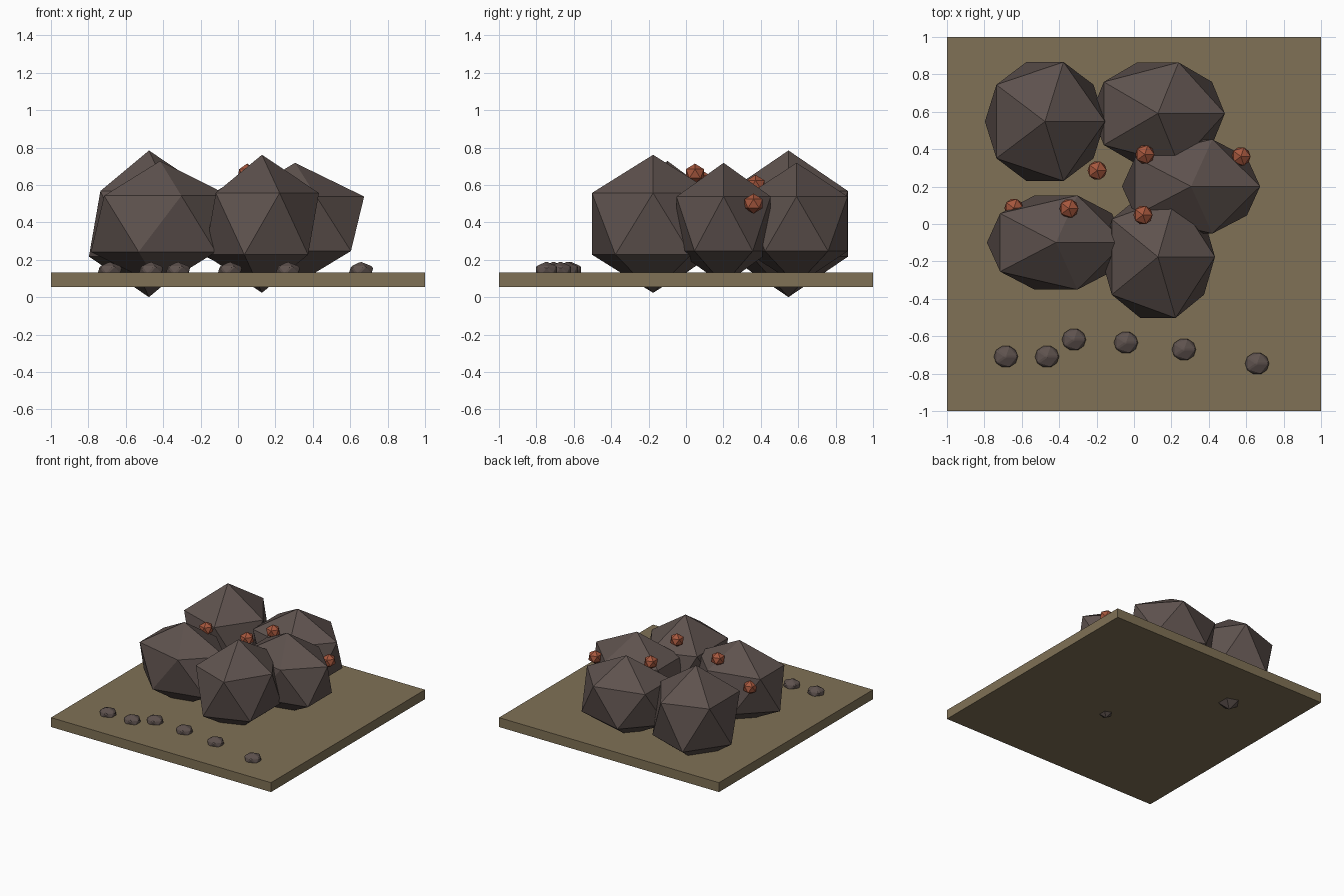
import bpy

if "Cube" in bpy.data.objects:
    bpy.data.objects.remove(bpy.data.objects["Cube"])


def material(name, rgb):
    m = bpy.data.materials.new(name)
    m.diffuse_color = (*rgb, 1)
    m.use_nodes = True
    m.node_tree.nodes["Principled BSDF"].inputs["Base Color"].default_value = m.diffuse_color
    return m


EARTH = material("dry earth", (0.215, 0.165, 0.092))
STONE = material("dark stone", (0.112, 0.084, 0.076))
EMBER = material("ember red", (0.38, 0.095, 0.047))


def rock(name, loc, radii, mat):
    """Flat-faced icosahedron with separate radii on each axis."""
    bpy.ops.mesh.primitive_ico_sphere_add(subdivisions=1, radius=1, location=loc)
    ob = bpy.context.object
    ob.name = name
    ob.scale = radii
    bpy.ops.object.transform_apply(location=False, rotation=False, scale=True)
    ob.data.materials.append(mat)
    return ob


# Ground slab
bpy.ops.mesh.primitive_cube_add(size=1, location=(0, 0, 0.0925))
slab = bpy.context.object
slab.name = "ground_slab"
slab.scale = (2, 2, 0.077)
bpy.ops.object.transform_apply(location=False, rotation=False, scale=True)
slab.data.materials.append(EARTH)

# Large boulders: x, y and radii
boulders = [
    (-0.476, 0.548, (0.359, 0.374, 0.392)),
    (0.128, 0.591, (0.400, 0.321, 0.327)),
    (0.305, 0.201, (0.413, 0.296, 0.326)),
    (-0.417, -0.099, (0.413, 0.296, 0.336)),
    (0.128, -0.176, (0.341, 0.384, 0.369)),
]
for i, (x, y, radii) in enumerate(boulders):
    rock(f"boulder_{i + 1}", (x, y, 0.392), radii, STONE)

# Glowing embers lodged between the boulders
embers = [
    (0.058, 0.372, 0.60), (0.572, 0.361, 0.50), (-0.197, 0.286, 0.40),
    (-0.348, 0.083, 0.625), (0.048, 0.048, 0.66), (-0.642, 0.085, 0.47),
]
for i, loc in enumerate(embers):
    rock(f"ember_{i + 1}", loc, (0.057, 0.057, 0.054), EMBER)

# Row of pebbles along the front
pebbles = [
    (-0.685, -0.709), (-0.465, -0.709), (-0.321, -0.618),
    (-0.043, -0.634), (0.267, -0.671), (0.658, -0.746),
]
for i, (x, y) in enumerate(pebbles):
    ob = rock(f"pebble_{i + 1}", (x, y, 0.142), (0.075, 0.069, 0.048), STONE)
    bevel = ob.modifiers.new("worn edges", "BEVEL")
    bevel.width = 0.006
    bevel.segments = 1
